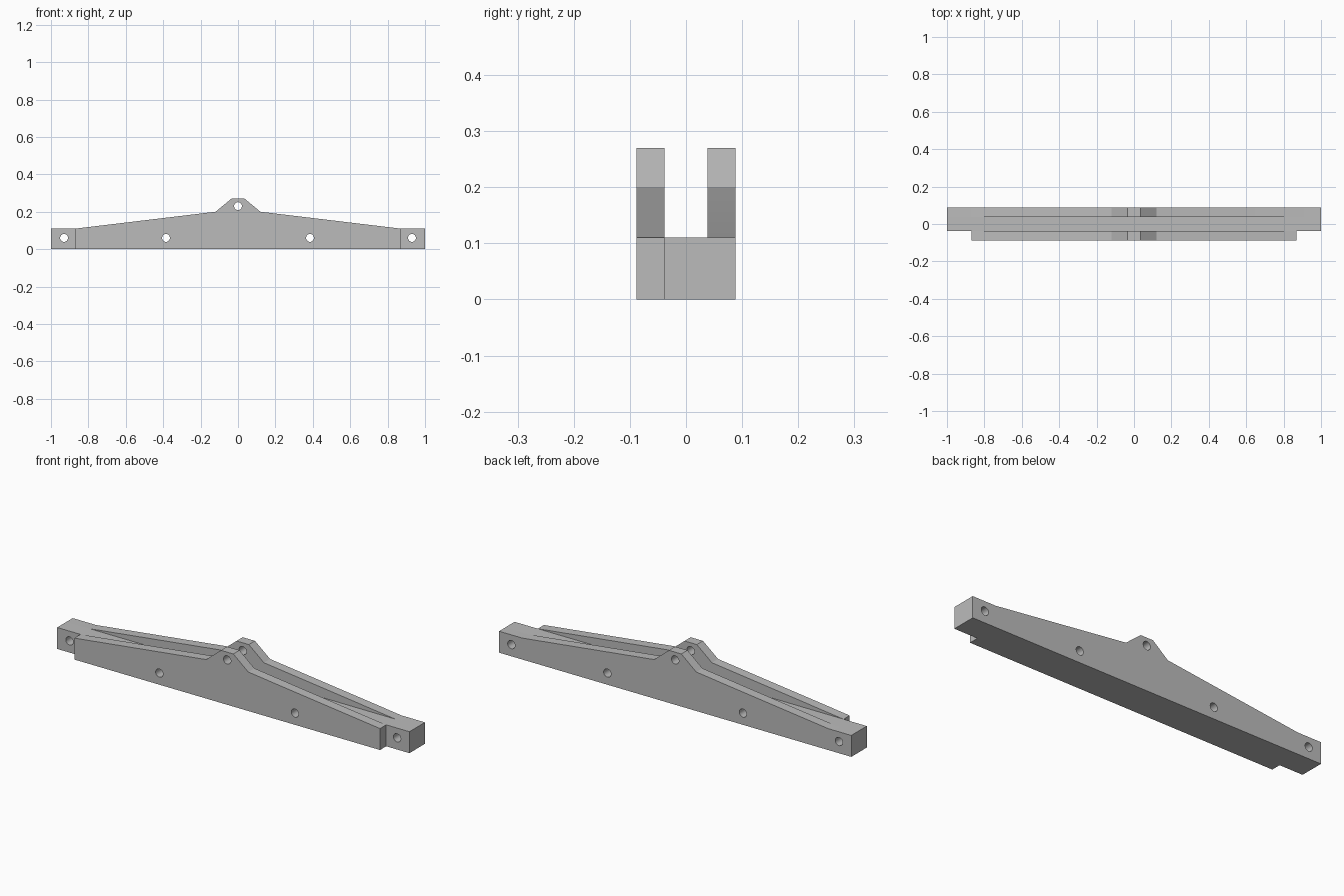
import bpy, bmesh
from math import radians
from mathutils import Matrix

if "Cube" in bpy.data.objects:
    bpy.data.objects.remove(bpy.data.objects["Cube"])

grey = bpy.data.materials.new("plain grey")
grey.use_nodes = True
colour = (0.5, 0.5, 0.5, 1)
grey.diffuse_color = colour
grey.node_tree.nodes["Principled BSDF"].inputs["Base Color"].default_value = colour

SIDE, GAP = 0.088, 0.038      # outer and inner half widths
SHOULDER, LOW = 0.868, 0.11   # start of the slope and height of the ends
HOLE_R = 0.021


def add_object(name, bm):
    bmesh.ops.recalc_face_normals(bm, faces=bm.faces)
    mesh = bpy.data.meshes.new(name)
    bm.to_mesh(mesh)
    bm.free()
    mesh.materials.append(grey)
    obj = bpy.data.objects.new(name, mesh)
    bpy.context.collection.objects.link(obj)
    return obj


def extruded(name, half, y0, y1):
    """Mirror a right-hand (x, z) outline and extrude it along y."""
    outline = half + [(-x, z) for x, z in reversed(half)]
    bm = bmesh.new()
    face = bm.faces.new([bm.verts.new((x, y0, z)) for x, z in outline])
    ext = bmesh.ops.extrude_face_region(bm, geom=[face])
    moved = [v for v in ext["geom"] if isinstance(v, bmesh.types.BMVert)]
    bmesh.ops.translate(bm, verts=moved, vec=(0, y1 - y0, 0))
    return add_object(name, bm)


# Profiles: sloped cheek with a raised pivot lug, and a plain bar
slope = [(SHOULDER, LOW), (0.12, 0.2), (0.035, 0.27)]
short = [(SHOULDER, 0)] + slope
long = [(1, 0), (1, LOW)] + slope
bar = [(1, 0), (1, LOW)]

parts = [
    extruded("front_cheek", short, -SIDE, -GAP),
    extruded("core_bar", bar, -GAP, GAP),
    extruded("back_cheek", long, GAP, SIDE),
]

# Pin holes through the whole beam
bm = bmesh.new()
for x, z in [(-0.93, 0.06), (-0.385, 0.06), (0, 0.23), (0.385, 0.06), (0.93, 0.06)]:
    bmesh.ops.create_cone(
        bm, cap_ends=True, segments=32, radius1=HOLE_R, radius2=HOLE_R, depth=0.5,
        matrix=Matrix.Translation((x, 0, z)) @ Matrix.Rotation(radians(90), 4, "X"))
cutter = add_object("hole_cutter", bm)

for part in parts:
    mod = part.modifiers.new("pin holes", "BOOLEAN")
    mod.operation = "DIFFERENCE"
    mod.solver = "EXACT"
    mod.object = cutter

# Bake the holes, then smooth only the round walls
graph = bpy.context.evaluated_depsgraph_get()
baked = [bpy.data.meshes.new_from_object(p.evaluated_get(graph)) for p in parts]
for part, mesh in zip(parts, baked):
    part.modifiers.clear()
    part.data = mesh
bpy.data.objects.remove(cutter)

bpy.ops.object.select_all(action="DESELECT")
for part in parts:
    part.select_set(True)
bpy.context.view_layer.objects.active = parts[0]
bpy.ops.object.shade_smooth_by_angle(angle=radians(30))
